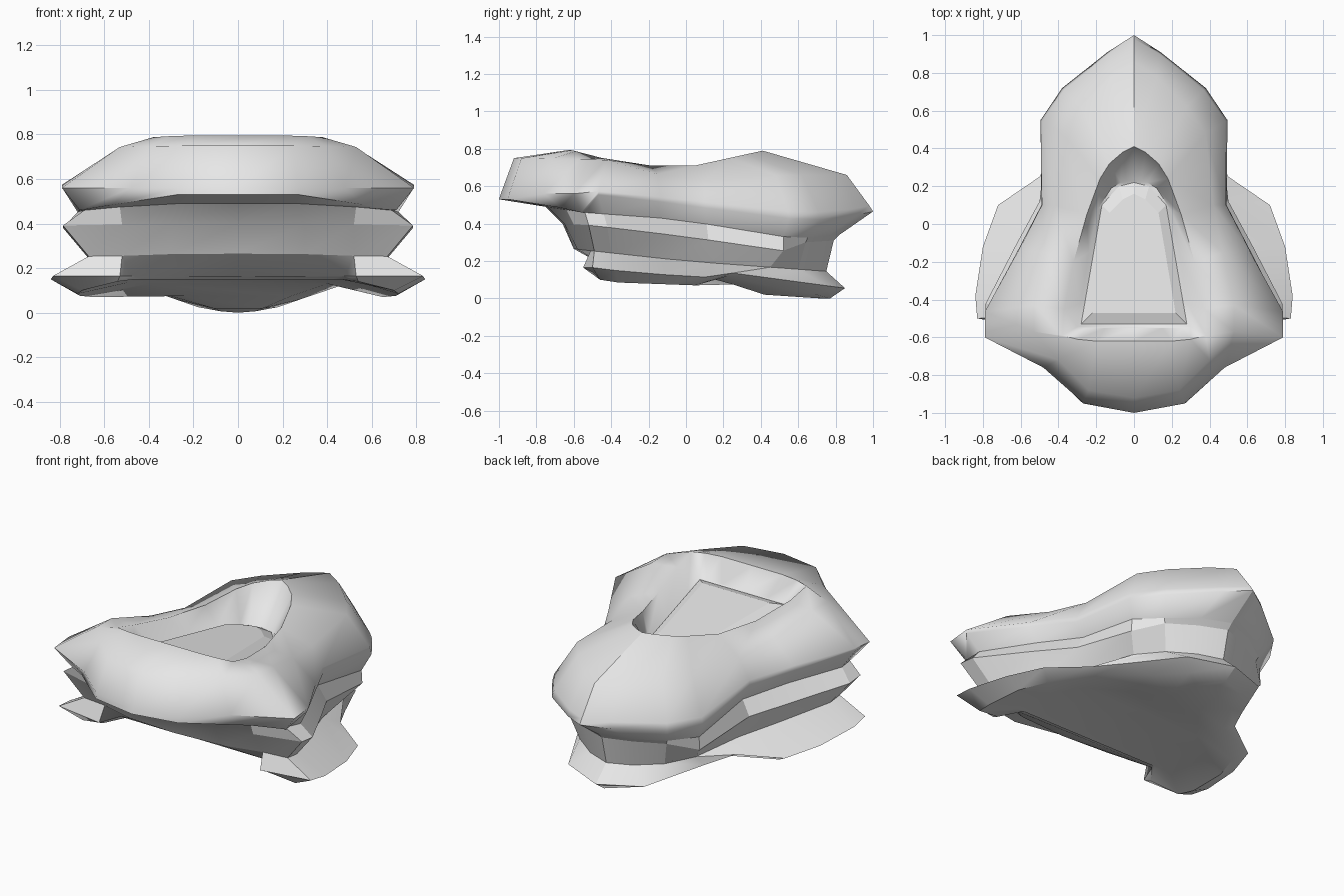
import bpy
import math

cube = bpy.data.objects.get("Cube")
if cube:
    bpy.data.objects.remove(cube, do_unlink=True)

hull_grey = bpy.data.materials.new("hull grey")
hull_grey.use_nodes = True
hull_grey.diffuse_color = (.8, .8, .8, 1)
hull_grey.node_tree.nodes["Principled BSDF"].inputs["Base Color"].default_value = (.8, .8, .8, 1)


def height_at(profile, y):
    """Height of a side-view line at the given y."""
    if y <= profile[0][0]:
        return profile[0][1]
    for (start_y, start_z), (end_y, end_z) in zip(profile, profile[1:]):
        if y <= end_y:
            return start_z + (end_z - start_z) * (y - start_y) / (end_y - start_y)
    return profile[-1][1]


def make_ring(plan, profile, lift=0):
    """Half outline from front centre to rear centre, mirrored to a full loop.
    A point may carry its own height, otherwise the profile gives it."""
    half = [(x, y, (z[0] if z else height_at(profile, y)) + lift) for x, y, *z in plan]
    mirrored = [(-x, y, z) for x, y, z in reversed(half[1:-1])]
    return half + mirrored


def loft(name, rings, cap_bottom=False, cap_top=False, smooth_angle=None):
    """Skin a stack of rings, ordered from outside bottom to inside top."""
    count = len(rings[0])
    verts = [point for ring in rings for point in ring]
    faces = []
    for level in range(len(rings) - 1):
        low, high = level * count, (level + 1) * count
        for i in range(count):
            j = (i + 1) % count
            faces.append((low + i, low + j, high + j, high + i))

    # Caps are strips running across the body from side to side
    def cap(base, flip):
        for i in range(count // 2):
            strip = [i, i + 1, (count - i - 1) % count, (count - i) % count]
            strip = list(dict.fromkeys(strip))
            if flip:
                strip.reverse()
            faces.append([base + v for v in strip])

    if cap_bottom:
        cap(0, True)
    if cap_top:
        cap((len(rings) - 1) * count, False)

    mesh = bpy.data.meshes.new(name)
    mesh.from_pydata(verts, [], faces)
    mesh.update()
    mesh.materials.append(hull_grey)
    part = bpy.data.objects.new(name, mesh)
    bpy.context.collection.objects.link(part)
    if smooth_angle:
        bpy.ops.object.select_all(action='DESELECT')
        part.select_set(True)
        bpy.context.view_layer.objects.active = part
        bpy.ops.object.shade_smooth_by_angle(angle=math.radians(smooth_angle))
        # Crisp ridge along the tail
        for edge in mesh.edges:
            ends = [mesh.vertices[v].co for v in edge.vertices]
            if all(abs(p.x) < .001 for p in ends) and max(p.y for p in ends) > .8:
                edge.use_edge_sharp = True
    return part


# Base: keeled belly, lower edge, flared fin rim and the groove above it
belly = make_ring(
    [(0, -.37), (.42, -.37), (.46, -.38), (.5, -.38), (.5, -.32), (.48, -.12),
     (.4, .05), (.24, .25), (.11, .42), (.08, .62), (0, .72)],
    [(-.38, .15), (.05, .13), (.25, .075), (.42, .02), (.72, 0)])
base_edge = make_ring(
    [(0, -.39, .16), (.46, -.4, .16), (.54, -.5), (.7, -.46), (.72, -.36), (.71, -.12),
     (.65, .05), (.45, .22), (.28, .48), (.18, .68), (0, .77)],
    [(-.5, .14), (-.46, .1), (-.36, .085), (.05, .07), (.12, .11), (.25, .12),
     (.48, .06), (.68, .025), (.77, 0)])
fin_rim = make_ring(
    [(0, -.41), (.48, -.42), (.53, -.55), (.83, -.5), (.84, -.38), (.8, -.12),
     (.72, .1), (.5, .25), (.41, .42), (.25, .75), (0, .85)],
    [(-.42, .165), (-.38, .15), (.08, .11), (.22, .14), (.85, .055)])
lower_groove = make_ring(
    [(0, -.6), (.3, -.58), (.52, -.51), (.67, -.49), (.67, -.4), (.55, -.1),
     (.45, .15), (.38, .45), (.28, .6), (.14, .7), (0, .75)],
    [(-.6, .265), (0, .2), (.75, .145)])
loft("base_hull", [belly, base_edge, fin_rim, lower_groove], cap_bottom=True, smooth_angle=38)

# Middle band: a wedge-shaped rim between two grooves
middle_rim = make_ring(
    [(0, -.66), (.3, -.65), (.52, -.6), (.785, -.52), (.785, -.42), (.63, -.12),
     (.5, .12), (.455, .52), (.32, .64), (.16, .73), (0, .79)],
    [(-.66, .4), (-.5, .39), (0, .33), (.52, .255), (.64, .3), (.79, .31)])
upper_groove = make_ring(
    [(0, -.75), (.26, -.74), (.53, -.64), (.69, -.54), (.72, -.44), (.57, -.14),
     (.45, .11), (.45, .52), (.33, .65), (.17, .76), (0, .82)],
    [(-.74, .49), (-.55, .46), (0, .42), (.3, .36), (.6, .32), (.82, .34)])
loft("middle_band", [lower_groove, middle_rim, upper_groove], smooth_angle=20)

# Upper hull: lower rim, flare, rounded shoulder, crest and the shallow valley
outer_rim = make_ring(
    [(0, -1), (.27, -.95), (.56, -.67, .485), (.71, -.56, .46), (.785, -.47), (.62, -.15),
     (.49, .1), (.495, .55), (.38, .72), (.14, .91), (0, 1)],
    [(-.95, .53), (-.45, .555), (0, .5), (.45, .43), (.8, .42), (1, .465)])
flare = make_ring(
    [(0, -.99), (.27, -.945), (.48, -.76), (.79, -.6), (.79, -.465), (.61, -.14),
     (.487, .1), (.485, .545), (.37, .71), (.135, .9), (0, .98)],
    [(-.95, .56), (-.6, .56), (-.45, .575), (0, .53), (.45, .47), (.8, .46), (1, .5)])
shoulder = make_ring(
    [(0, -.92), (.24, -.88), (.4, -.72), (.53, -.57), (.53, -.43), (.47, -.15),
     (.42, .1), (.38, .48), (.28, .62), (.12, .78), (0, .86)],
    [(-.92, .75), (-.4, .74), (-.1, .65), (.1, .63), (.5, .66), (.86, .66)])
crest = make_ring(
    [(0, -.62), (.2, -.62), (.3, -.61), (.38, -.59), (.37, -.45), (.32, -.2),
     (.25, .05), (.18, .24), (.13, .32), (.06, .38), (0, .41)],
    [(-.62, .795), (-.33, .72), (0, .7), (.41, .79)])
floor_line = [(-.56, .67), (.24, .57)]
valley = make_ring(
    [(0, -.55), (.15, -.55), (.25, -.55), (.3, -.545), (.28, -.42), (.24, -.15),
     (.19, .08), (.12, .19), (.07, .22), (.04, .235), (0, .24)],
    floor_line)
loft("upper_hull", [upper_groove, outer_rim, flare, shoulder, crest, valley],
     cap_top=True, smooth_angle=66)

# Raised deck panel with a bevelled border on the valley floor
panel_outline = [(0, -.53), (.28, -.53), (.17, .1), (.08, .2), (0, .22)]
panel_top = [(0, -.47), (.22, -.47), (.13, .06), (.06, .13), (0, .16)]
loft("deck_panel", [make_ring(panel_outline, floor_line, -.01),
                    make_ring(panel_outline, floor_line, .005),
                    make_ring(panel_top, floor_line, .03)], cap_top=True)
